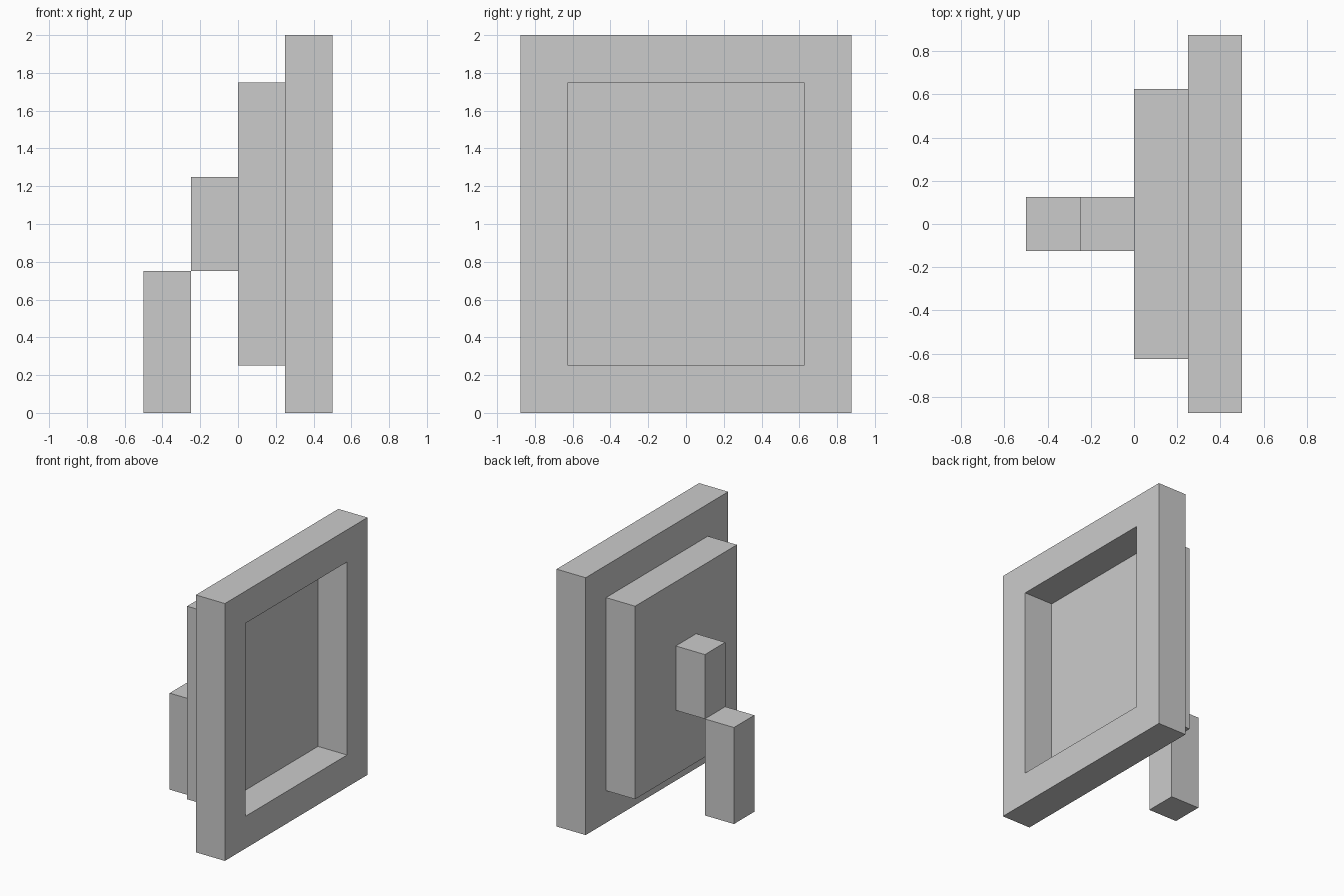
import bpy
import bmesh

default = bpy.data.objects.get("Cube")
if default:
    bpy.data.objects.remove(default, do_unlink=True)

# One plain grey for every part
grey = bpy.data.materials.new("light_grey")
grey.use_nodes = True
colour = (0.6, 0.6, 0.6, 1)
grey.diffuse_color = colour
grey.node_tree.nodes["Principled BSDF"].inputs["Base Color"].default_value = colour


def finish(name, bm):
    bmesh.ops.recalc_face_normals(bm, faces=bm.faces)
    mesh = bpy.data.meshes.new(name)
    bm.to_mesh(mesh)
    bm.free()
    mesh.materials.append(grey)
    obj = bpy.data.objects.new(name, mesh)
    bpy.context.collection.objects.link(obj)
    return obj


def box(name, x0, x1, half_y, z0, z1):
    bm = bmesh.new()
    bmesh.ops.create_cube(bm, size=1)
    for v in bm.verts:
        v.co.x = x1 if v.co.x > 0 else x0
        v.co.y = half_y if v.co.y > 0 else -half_y
        v.co.z = z1 if v.co.z > 0 else z0
    return finish(name, bm)


def frame(name, x0, x1, outer, inner):
    # A rectangular ring, extruded along x
    bm = bmesh.new()
    loops = []
    for half_y, z0, z1 in (outer, inner):
        corners = ((-half_y, z0), (half_y, z0), (half_y, z1), (-half_y, z1))
        loops.append([bm.verts.new((x0, y, z)) for y, z in corners])
    out, hole = loops
    for i in range(4):
        j = (i + 1) % 4
        bm.faces.new((out[i], out[j], hole[j], hole[i]))
    ring = bmesh.ops.extrude_face_region(bm, geom=bm.faces[:], use_keep_orig=True)
    for item in ring["geom"]:
        if isinstance(item, bmesh.types.BMVert):
            item.co.x = x1
    return finish(name, bm)


# Open frame with the back panel closing its opening
frame("outer_frame", 0.25, 0.5, (0.875, 0, 2), (0.625, 0.25, 1.75))
box("back_panel", 0, 0.25, 0.625, 0.25, 1.75)

# Stepped support behind the panel
box("bracket", -0.25, 0, 0.125, 0.75, 1.25)
box("rear_leg", -0.5, -0.25, 0.125, 0, 0.75)
